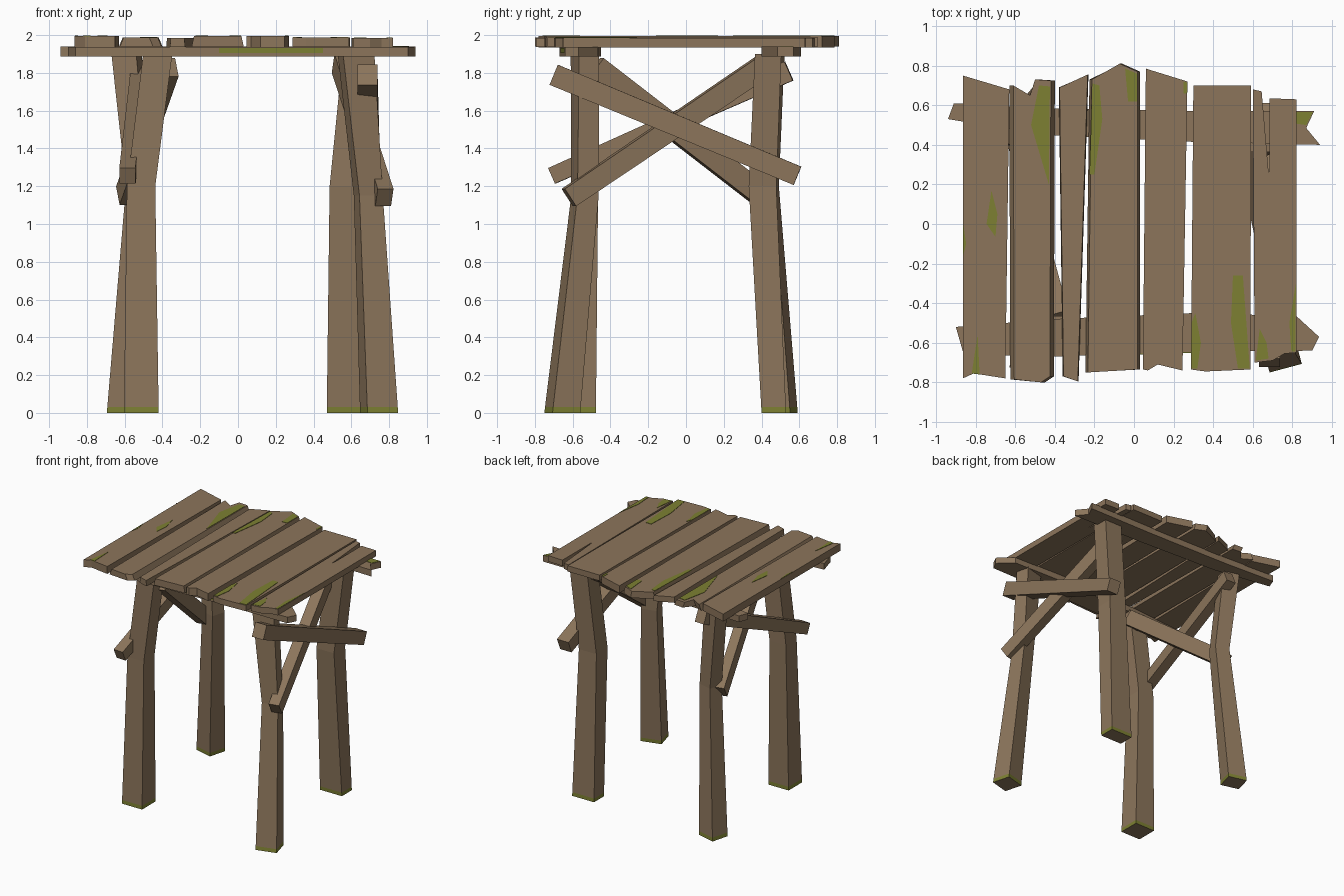
import bpy, bmesh, math
from mathutils import Vector, Matrix

if "Cube" in bpy.data.objects:
    bpy.data.objects.remove(bpy.data.objects["Cube"])


def material(name, rgb):
    m = bpy.data.materials.new(name)
    m.diffuse_color = (*rgb, 1)
    m.use_nodes = True
    m.node_tree.nodes["Principled BSDF"].inputs["Base Color"].default_value = m.diffuse_color
    return m


WOOD = material("weathered wood", (0.262, 0.178, 0.105))
MOSS = material("moss green", (0.205, 0.216, 0.032))


def finish(name, bm, mats):
    bmesh.ops.recalc_face_normals(bm, faces=bm.faces)
    me = bpy.data.meshes.new(name)
    bm.to_mesh(me)
    bm.free()
    for m in mats:
        me.materials.append(m)
    ob = bpy.data.objects.new(name, me)
    bpy.context.collection.objects.link(ob)
    return ob


def loft(bm, rings):
    """Join rings of points with side faces and close both ends."""
    vs = [[bm.verts.new(p) for p in r] for r in rings]
    n = len(vs[0])
    for a, b in zip(vs, vs[1:]):
        for i in range(n):
            j = (i + 1) % n
            bm.faces.new((a[i], a[j], b[j], b[i]))
    bm.faces.new(vs[0])
    bm.faces.new(vs[-1])


def slab(name, outline, z0, z1, mat=WOOD, inset=0.0):
    """Flat board from a top outline; inset narrows the top edge sideways."""
    cx = sum(p[0] for p in outline) / len(outline)
    top = [(x + (inset if x < cx else -inset), y, z1) for x, y in outline]
    bm = bmesh.new()
    loft(bm, [[(x, y, z0) for x, y in outline], top])
    return finish(name, bm, [mat])


def leg(name, angle, rings, mossy=True):
    """Crooked post; rings are (z, x, y, half x, half y)."""
    rot = Matrix.Rotation(math.radians(angle), 2)
    out = []
    for z, x, y, hx, hy in rings:
        ring = []
        for sx, sy in ((-1, -1), (1, -1), (1, 1), (-1, 1)):
            d = rot @ Vector((sx * hx, sy * hy))
            ring.append((x + d.x, y + d.y, z))
        out.append(ring)
    bm = bmesh.new()
    loft(bm, out)
    if mossy:
        bmesh.ops.bisect_plane(bm, geom=bm.verts[:] + bm.edges[:] + bm.faces[:],
                               plane_co=(0, 0, 0.03), plane_no=(0, 0, 1))
        for f in bm.faces:
            c = f.calc_center_median()
            f.material_index = int(0.001 < c.z < 0.03)
    return finish(name, bm, [WOOD, MOSS])


def brace(name, a, b, thick, h0, h1):
    """Diagonal board from a to b, tapering in height."""
    a, b = Vector(a), Vector(b)
    d = (b - a).normalized()
    side = d.cross(Vector((0, 0, 1))).normalized()
    up = side.cross(d)
    rings = []
    for p, h in ((a, h0), (b, h1)):
        rings.append([p + side * thick / 2 * s + up * h / 2 * u
                      for s, u in ((-1, -1), (1, -1), (1, 1), (-1, 1))])
    bm = bmesh.new()
    loft(bm, rings)
    return finish(name, bm, [WOOD])


# Crooked legs
leg("front_left_leg", 0, [(0, -.512, -.565, .092, .088), (1.2, -.513, -.535, .075, .07),
                          (1.9, -.425, -.53, .077, .065)])
leg("front_right_leg", 15, [(0, .747, -.655, .084, .076), (1.15, .69, -.535, .064, .058),
                            (1.9, .625, -.535, .086, .055)])
leg("back_right_leg", 0, [(0, .57, .465, .1, .065), (1.2, .565, .405, .08, .073),
                          (1.9, .635, .435, .08, .07)])
leg("back_left_leg", -15, [(0, -.6, .5, .078, .074), (1.2, -.52, .42, .06, .058),
                           (1.9, -.59, .45, .068, .056)])

# Diagonal braces on both sides
brace("right_brace_outer", (.685, -.70, 1.79), (.70, .59, 1.255), .105, .115, .105)
brace("right_brace_inner", (.775, -.62, 1.14), (.545, .43, 1.85), .085, .11, .12)
brace("left_brace_outer", (-.585, -.71, 1.255), (-.52, .545, 1.81), .085, .09, .11)
brace("left_brace_inner", (-.60, .40, 1.15), (-.36, -.48, 1.83), .075, .12, .12)

# Beams under the roof with broken ends
slab("back_beam", [(-.94, .53), (-.45, .45), (.3, .415), (.94, .40), (.87, .485), (.91, .57),
                   (.3, .57), (-.45, .585), (-.91, .61)], 1.888, 1.94)
slab("front_beam", [(-.86, -.66), (-.4, -.67), (.3, -.645), (.90, -.64), (.935, -.57),
                    (.82, -.465), (.3, -.45), (-.4, -.48), (-.9, -.52)], 1.888, 1.938)

# Roof planks
planks = [
    ([(-.865, -.78), (-.81, -.755), (-.65, -.78), (-.63, .68), (-.865, .75)], 1.935, 1.996, 0),
    ([(-.625, -.785), (-.45, -.80), (-.405, -.77), (-.40, .725), (-.48, .73), (-.545, .65),
      (-.63, .70)], 1.94, 1.988, .02),
    ([(-.36, -.77), (-.28, -.795), (-.23, .755), (-.38, .69)], 1.937, 1.984, .004),
    ([(-.245, -.75), (.03, -.735), (.03, .77), (-.06, .81), (-.225, .73)], 1.94, 1.996, .012),
    ([(.045, -.735), (.07, -.74), (.12, -.71), (.245, -.74), (.27, .72), (.06, .785)],
     1.935, 1.996, 0),
    ([(.288, -.735), (.36, -.745), (.588, -.735), (.592, .70), (.30, .70)], 1.94, 1.988, 0),
    ([(.61, -.70), (.70, -.69), (.76, -.655), (.82, -.65), (.82, .63), (.685, .635),
      (.685, .27), (.68, .26), (.645, .67), (.6, .68)], 1.935, 1.984, 0),
]
for i, (outline, z0, z1, inset) in enumerate(planks):
    slab(f"roof_plank_{i + 1}", outline, z0, z1, WOOD, inset)

# Moss patches on the plank tops (plank number, outline)
moss = [
    (1, [(-.745, 0), (-.70, -.065), (-.69, .05), (-.72, .17)]),
    (1, [(-.82, -.755), (-.78, -.76), (-.79, -.56)]),
    (1, [(-.863, -.16), (-.848, -.1), (-.863, 0)]),
    (2, [(-.52, .5), (-.43, .2), (-.425, .695), (-.48, .70)]),
    (4, [(-.225, .25), (-.2, .25), (-.16, .53), (-.175, .70), (-.21, .71)]),
    (4, [(-.03, .62), (.015, .62), (.015, .76), (-.045, .785)]),
    (5, [(.25, .66), (.267, .66), (.268, .715), (.25, .72)]),
    (6, [(.50, -.26), (.49, -.5), (.525, -.73), (.585, -.73), (.55, -.26)]),
    (6, [(.29, -.73), (.32, -.73), (.338, -.6), (.31, -.45), (.29, -.5)]),
    (7, [(.795, -.645), (.815, -.645), (.818, -.3), (.785, -.5)]),
    (7, [(.615, -.69), (.68, -.68), (.67, -.6), (.635, -.53)]),
]
for i, (k, outline) in enumerate(moss):
    z = planks[k - 1][2]
    slab(f"moss_patch_{i + 1}", outline, z - .003, z + .003, MOSS)
slab("beam_moss", [(.80, .51), (.87, .5), (.905, .567), (.80, .567)], 1.937, 1.943, MOSS)
slab("front_beam_moss", [(-.1, -.665), (.45, -.646), (.45, -.635), (-.1, -.65)], 1.905, 1.933, MOSS)
